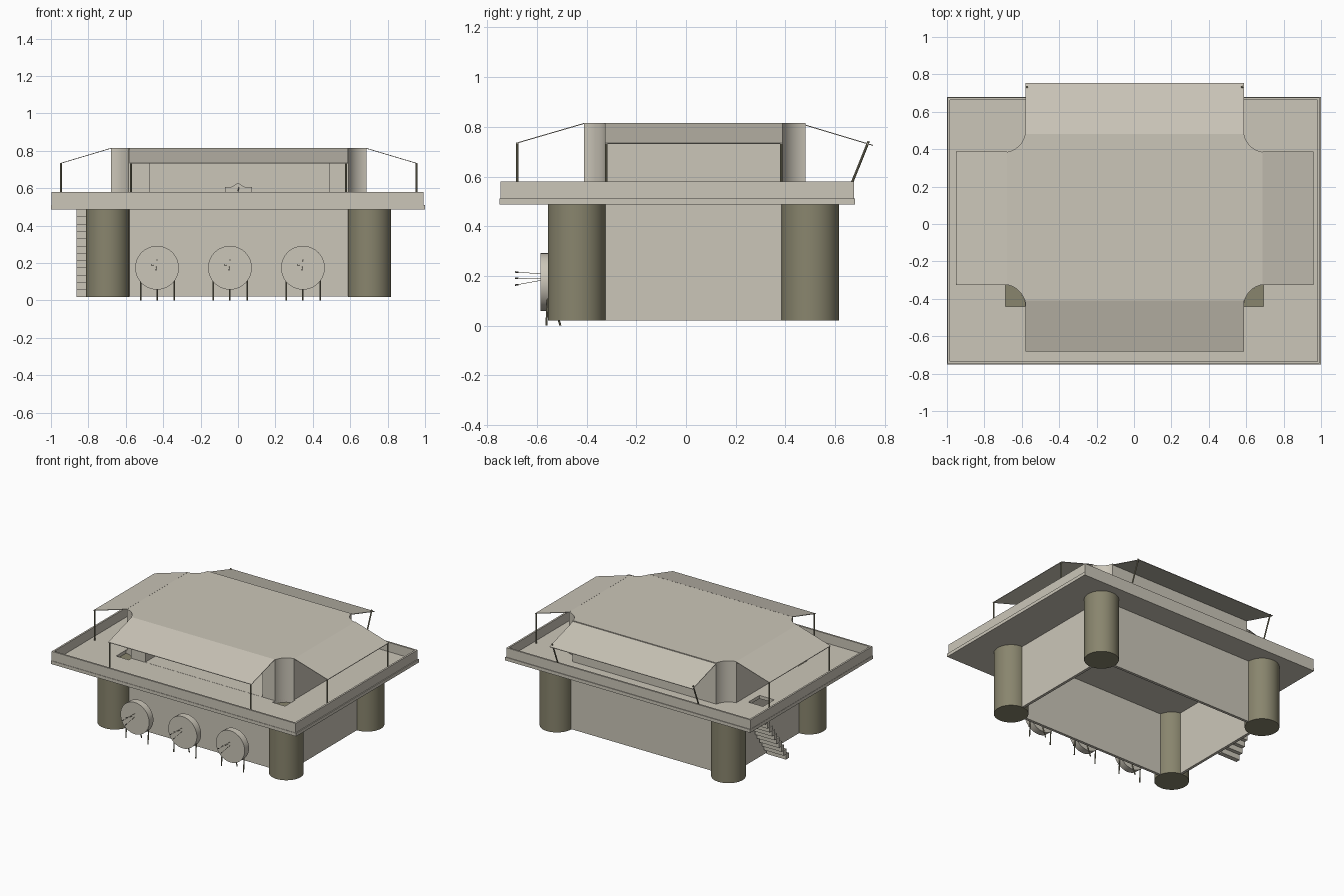
import bpy, bmesh, math
from mathutils import Vector

if "Cube" in bpy.data.objects:
    bpy.data.objects.remove(bpy.data.objects["Cube"])


def material(name, rgb):
    m = bpy.data.materials.new(name)
    m.diffuse_color = (*rgb, 1)
    m.use_nodes = True
    m.node_tree.nodes["Principled BSDF"].inputs["Base Color"].default_value = m.diffuse_color
    return m


STONE = material("pale_stone", (0.60, 0.565, 0.483))
OLIVE = material("olive_column", (0.25, 0.235, 0.155))
DARK = material("dark_wood", (0.10, 0.095, 0.08))


def smooth_by_angle(ob, deg):
    bpy.ops.object.select_all(action='DESELECT')
    ob.select_set(True)
    bpy.context.view_layer.objects.active = ob
    bpy.ops.object.shade_smooth_by_angle(angle=math.radians(deg))


def finish(name, bm, mat, smooth=False):
    bmesh.ops.recalc_face_normals(bm, faces=bm.faces)
    me = bpy.data.meshes.new(name)
    bm.to_mesh(me)
    bm.free()
    me.materials.append(mat)
    ob = bpy.data.objects.new(name, me)
    bpy.context.collection.objects.link(ob)
    if smooth:
        smooth_by_angle(ob, 35)
    return ob


def add_box(bm, x0, x1, y0, y1, z0, z1):
    r = bmesh.ops.create_cube(bm, size=1)
    for v in r['verts']:
        v.co = Vector(((x0, x1)[v.co.x > 0], (y0, y1)[v.co.y > 0], (z0, z1)[v.co.z > 0]))


def box(name, mat, *dims):
    bm = bmesh.new()
    add_box(bm, *dims)
    return finish(name, bm, mat)


def rod(name, mat, a, b, r, n=8):
    a, b = Vector(a), Vector(b)
    d = b - a
    bm = bmesh.new()
    bmesh.ops.create_cone(bm, cap_ends=True, segments=n, radius1=r, radius2=r, depth=d.length)
    q = Vector((0, 0, 1)).rotation_difference(d)
    for v in bm.verts:
        v.co = q @ v.co + (a + b) / 2
    return finish(name, bm, mat, n > 8)


def prism(name, mat, pts, vec):
    bm = bmesh.new()
    f = bm.faces.new([bm.verts.new(p) for p in pts])
    r = bmesh.ops.extrude_face_region(bm, geom=[f])
    for v in r['geom']:
        if isinstance(v, bmesh.types.BMVert):
            v.co += Vector(vec)
    return finish(name, bm, mat)


def cut(ob, cutter):
    # subtract the cutter and bake the result
    cutter.hide_render = True
    m = ob.modifiers.new("cut", 'BOOLEAN')
    m.operation, m.solver, m.object = 'DIFFERENCE', 'EXACT', cutter
    dg = bpy.context.evaluated_depsgraph_get()
    me = bpy.data.meshes.new_from_object(ob.evaluated_get(dg))
    ob.modifiers.clear()
    ob.data = me
    bpy.data.objects.remove(cutter)


def frame(name, mat, x0, x1, y0, y1, z0, z1, t):
    # rectangular ring of four walls
    bm = bmesh.new()
    add_box(bm, x0, x1, y0, y0 + t, z0, z1)
    add_box(bm, x0, x1, y1 - t, y1, z0, z1)
    add_box(bm, x0, x0 + t, y0 + t, y1 - t, z0, z1)
    add_box(bm, x1 - t, x1, y0 + t, y1 - t, z0, z1)
    return finish(name, bm, mat)


X0 = 0.003                                     # building centre line
CX, CY0, CY1, CR = 0.70, -0.44, 0.50, 0.116    # column layout

# lower storey: open-bottomed walls and corner columns
frame("lower_walls", STONE, X0 - 0.70, X0 + 0.70, -0.44, 0.50, 0.0215, 0.487, 0.02)
for s in (-1, 1):
    for y in (CY0, CY1):
        rod("corner_column", OLIVE, (X0 + s * CX, y, 0.02), (X0 + s * CX, y, 0.488), CR, 40)

# platform slab with stair hatch and quarter-round openings over the front columns
slab = box("platform_slab", STONE, -1, 1, -0.75, 0.68, 0.487, 0.511)
cut(slab, box("cutter", STONE, -0.86, -0.74, 0.20, 0.33, 0.4, 0.6))
for s in (-1, 1):
    cx = X0 + s * 0.69
    pts = [(cx, CY0, 0.4)]
    for i in range(13):
        a = math.pi / 2 * i / 12
        pts.append((cx - s * 0.105 * math.sin(a), CY0 + 0.115 * math.cos(a), 0.4))
    cut(slab, prism("cutter", STONE, pts, (0, 0, 0.2)))
frame("parapet", STONE, -0.998, 0.993, -0.747, 0.675, 0.511, 0.58, 0.013)

# upper storey: hollow block with column-shaped notches in its corners
HX, HY0, HY1 = 0.683, -0.41, 0.48
outline = []
for sx, sy in ((1, 1), (-1, 1), (-1, -1), (1, -1)):
    y, yh = (CY1, HY1) if sy > 0 else (CY0, HY0)
    a0 = math.asin((CX - HX) / CR)
    a1 = math.pi / 2 - math.asin(abs(y - yh) / CR)
    arc = []
    for i in range(13):
        a = a0 + (a1 - a0) * i / 12
        arc.append((X0 + sx * (CX - CR * math.sin(a)), y - sy * CR * math.cos(a), 0.511))
    outline += arc if sx * sy > 0 else arc[::-1]
house = prism("upper_house", STONE, outline, (0, 0, 0.304))
cut(house, box("cutter", STONE, -0.47, 0.487, -0.6, 0.465, 0.512, 0.80))
smooth_by_angle(house, 30)

# awnings: thin sloping sheets
T = (0, 0, -0.004)
L, R = X0 - 0.584, X0 + 0.584
prism("front_awning", STONE, [(L, -0.41, 0.8155), (R, -0.41, 0.8155),
                              (R, -0.683, 0.736), (L, -0.683, 0.736)], T)
prism("back_awning", STONE, [(L, 0.48, 0.809), (R, 0.48, 0.809),
                             (R, 0.753, 0.727), (L, 0.753, 0.727)], T)
for s, e in ((-1, 0.953), (1, 0.96)):
    h = X0 + s * HX
    prism("side_awning", STONE, [(h, -0.325, 0.8155), (h, 0.388, 0.8155),
                                 (s * e, 0.388, 0.734), (s * e, -0.325, 0.734)], T)
    # poles of the side, front and back awnings
    px = s * (e - 0.006)
    for y in (-0.32, 0.383):
        rod("side_pole", OLIVE, (px, y, 0.511), (px, y, 0.735), 0.005)
    fx = X0 + s * 0.575
    rod("front_pole", OLIVE, (fx, -0.678, 0.511), (fx, -0.678, 0.735), 0.005)
    rod("back_pole", OLIVE, (fx, 0.642, 0.511), (fx, 0.735, 0.742), 0.005)

# small shaped bench inside the open room
prism("bench", STONE, [(-0.07, 0.25, 0.512), (0.075, 0.25, 0.512), (0.075, 0.25, 0.606),
                       (0.04, 0.25, 0.606), (0.018, 0.25, 0.617), (0, 0.25, 0.63),
                       (-0.018, 0.25, 0.617), (-0.04, 0.25, 0.606), (-0.07, 0.25, 0.606)],
      (0, 0.03, 0))
rod("bench_knob", DARK, (0, 0.235, 0.585), (0.005, 0.25, 0.605), 0.002)

# stair on the left side
bm = bmesh.new()
N = 12
for i in range(N):
    y = 0.035 + 0.325 * i / N
    z = 0.02 + 0.467 * i / N
    add_box(bm, -0.864, -0.705, y, y + 0.034, z, z + 0.467 / N)
finish("left_stair", bm, STONE)

# three round targets on tripods with arrows
for cx in (-0.433, -0.043, 0.347):
    rod("target_disc", STONE, (cx, -0.585, 0.175), (cx, -0.535, 0.175), 0.117, 40)
    for dx in (-0.088, 0.092):
        rod("target_front_leg", OLIVE, (cx + dx, -0.562, 0), (cx + dx, -0.555, 0.13), 0.004)
    rod("target_back_leg", OLIVE, (cx, -0.505, 0), (cx, -0.55, 0.14), 0.004)
    for dx, z, tz in ((-0.03, 0.19, 0.188), (0, 0.216, 0.208), (-0.005, 0.163, 0.184)):
        tip = Vector((cx + dx * 0.6, -0.575, tz))
        end = Vector((cx + dx, -0.688, z))
        rod("arrow_shaft", OLIVE, tip, end, 0.001, 6)
        rod("arrow_fletching", DARK, end.lerp(tip, 0.12), end, 0.003, 6)
